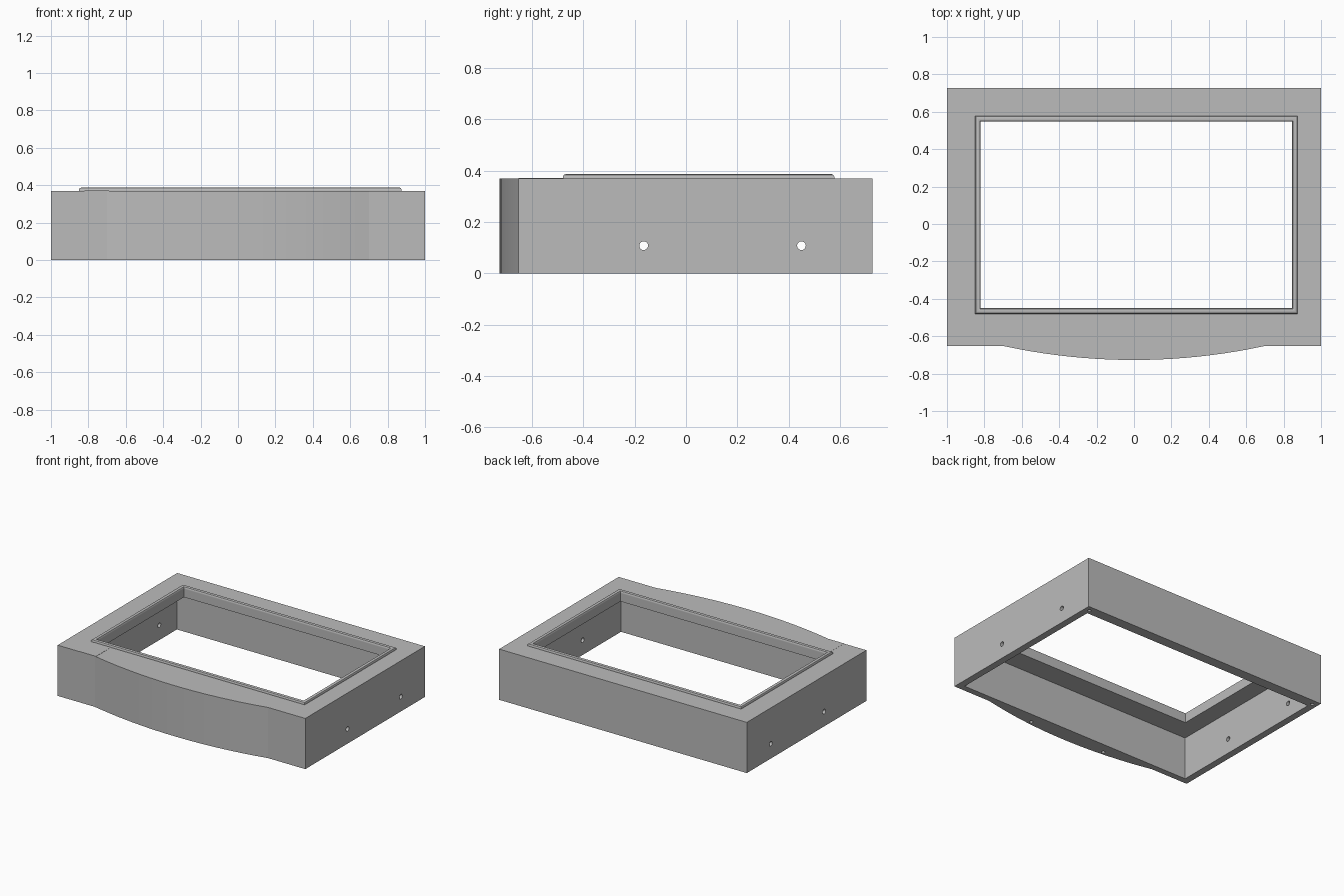
import bpy, bmesh, math
from mathutils import Matrix, Vector

cube = bpy.data.objects.get("Cube")
if cube:
    bpy.data.objects.remove(cube, do_unlink=True)

grey = bpy.data.materials.new("plain grey")
grey.use_nodes = True
colour = (0.5, 0.5, 0.5, 1)
grey.diffuse_color = colour
grey.node_tree.nodes["Principled BSDF"].inputs["Base Color"].default_value = colour

BACK, FRONT, BULGE = 0.727, -0.652, -0.727
TOP, UNDERSIDE = 0.37, 0.31
LIP_MIN, LIP_MAX = Vector((-0.85, -0.48)), Vector((0.875, 0.578))
LIP_WIDTH = 0.03


def make(name, bm):
    bmesh.ops.recalc_face_normals(bm, faces=bm.faces)
    mesh = bpy.data.meshes.new(name)
    bm.to_mesh(mesh)
    bm.free()
    obj = bpy.data.objects.new(name, mesh)
    bpy.context.collection.objects.link(obj)
    mesh.materials.append(grey)
    return obj


def prism(name, outline, z0, z1):
    bm = bmesh.new()
    face = bm.faces.new([bm.verts.new((x, y, z0)) for x, y in outline])
    ext = bmesh.ops.extrude_face_region(bm, geom=[face])
    up = [v for v in ext["geom"] if isinstance(v, bmesh.types.BMVert)]
    bmesh.ops.translate(bm, verts=up, vec=(0, 0, z1 - z0))
    return make(name, bm)


def box(name, x0, x1, y0, y1, z0, z1):
    return prism(name, [(x0, y0), (x1, y0), (x1, y1), (x0, y1)], z0, z1)


def rod(name, centre, radius, length, rotation=Matrix()):
    bm = bmesh.new()
    bmesh.ops.create_cone(bm, cap_ends=True, segments=20, radius1=radius,
                          radius2=radius, depth=length,
                          matrix=Matrix.Translation(centre) @ rotation)
    return make(name, bm)


def cut(target, cutter):
    cutter.hide_render = True
    mod = target.modifiers.new("cut", 'BOOLEAN')
    mod.operation = 'DIFFERENCE'
    mod.solver = 'EXACT'
    mod.object = cutter
    bpy.context.view_layer.objects.active = target
    bpy.ops.object.modifier_apply(modifier=mod.name)
    bpy.data.objects.remove(cutter, do_unlink=True)


# Housing: rectangular block with a shallow bowed front
HALF, SAG, STEPS = 0.7, FRONT - BULGE, 20
radius = (HALF ** 2 + SAG ** 2) / (2 * SAG)
sweep = math.asin(HALF / radius)
outline = [(1, FRONT), (1, BACK), (-1, BACK), (-1, FRONT)]
for i in range(STEPS + 1):
    a = sweep * (2 * i / STEPS - 1)
    outline.append((radius * math.sin(a), BULGE + radius * (1 - math.cos(a))))
housing = prism("housing", outline, 0, TOP)

# Hollow underside and window through the top plate
cut(housing, box("cavity_cutter", -0.95, 0.95, FRONT + 0.045, BACK - 0.075, -0.1, UNDERSIDE))
inner_min = LIP_MIN + Vector((LIP_WIDTH, LIP_WIDTH))
inner_max = LIP_MAX - Vector((LIP_WIDTH, LIP_WIDTH))
cut(housing, box("window_cutter", inner_min.x, inner_max.x, inner_min.y, inner_max.y, 0.2, 0.5))

# Holes straight through both side walls
for y in (-0.165, 0.45):
    cut(housing, rod("side_hole_cutter", (0, y, 0.108), 0.017, 2.4,
                     Matrix.Rotation(math.pi / 2, 4, 'Y')))

# Blind screw holes in the bottom rim
for side in (-1, 1):
    for x, y in ((0.31, -0.685), (0.96, 0.685)):
        cut(housing, rod("screw_hole_cutter", (side * x, y, 0), 0.012, 0.2))

# Raised lip: rounded profile of (inset, height) swept round the window
profile = [(0, TOP), (0, 0.377), (0.004, 0.384), (0.011, 0.387), (0.019, 0.387),
           (0.026, 0.384), (LIP_WIDTH, 0.377), (LIP_WIDTH, TOP)]
bm = bmesh.new()
rings = []
for inset, z in profile:
    x0, y0 = LIP_MIN.x + inset, LIP_MIN.y + inset
    x1, y1 = LIP_MAX.x - inset, LIP_MAX.y - inset
    rings.append([bm.verts.new((x, y, z)) for x, y in
                  ((x0, y0), (x1, y0), (x1, y1), (x0, y1))])
for k, ring in enumerate(rings):
    nxt = rings[(k + 1) % len(rings)]
    for i in range(4):
        j = (i + 1) % 4
        bm.faces.new((ring[i], ring[j], nxt[j], nxt[i]))
lip = make("window_lip", bm)

# Thin plate on the top near the front corner
plate = box("corner_plate", -0.82, -0.69, FRONT, LIP_MIN.y, TOP - 0.001, TOP + 0.001)

# Smooth the bow and the lip rounding, keep real corners sharp
for obj, angle in ((housing, 8), (lip, 35)):
    bpy.ops.object.select_all(action='DESELECT')
    obj.select_set(True)
    bpy.context.view_layer.objects.active = obj
    bpy.ops.object.shade_smooth_by_angle(angle=math.radians(angle))
